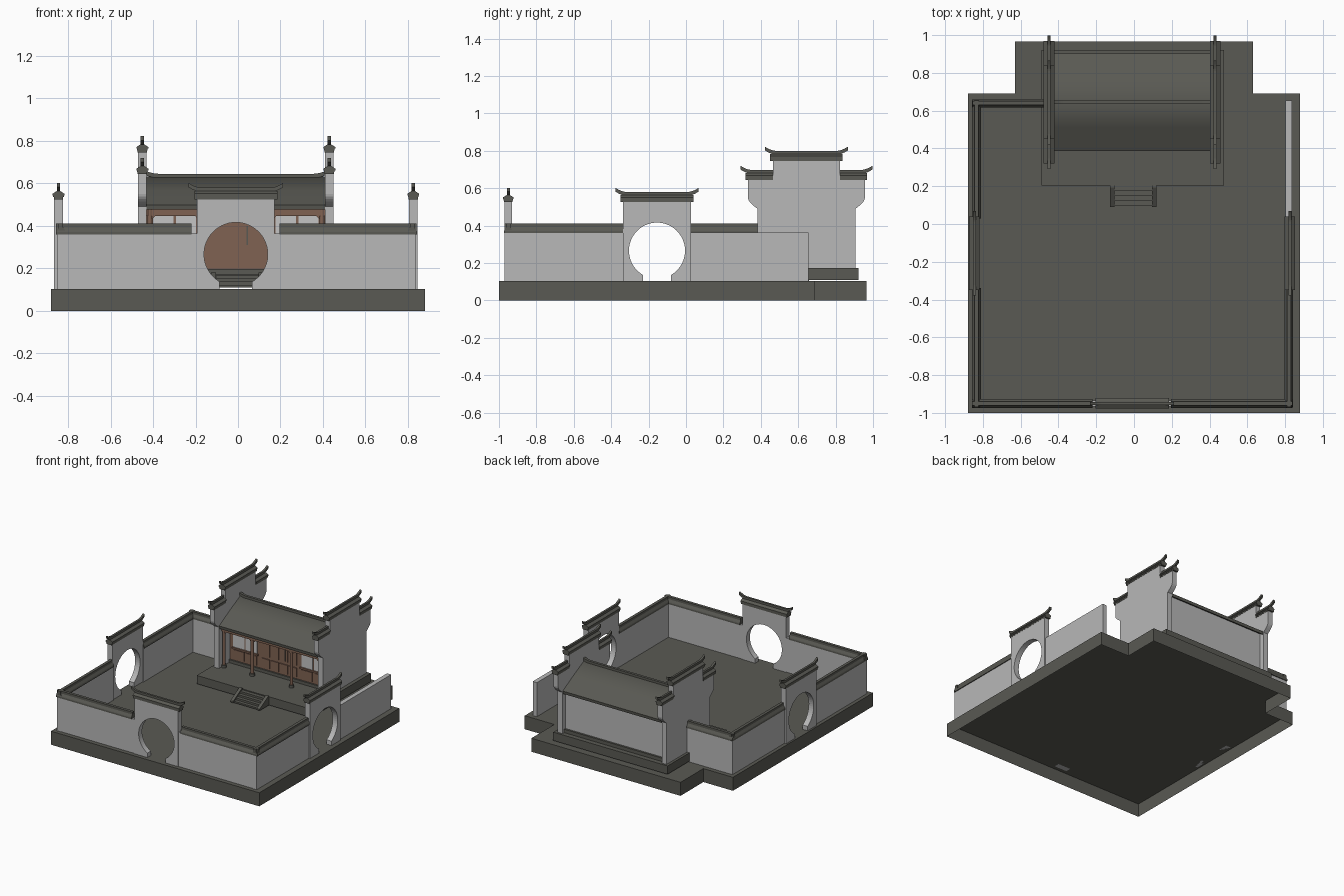
import bpy, bmesh, math
from mathutils import Vector

if "Cube" in bpy.data.objects:
    bpy.data.objects.remove(bpy.data.objects["Cube"])

def material(name, c):
    m = bpy.data.materials.new(name)
    m.diffuse_color = (*c, 1)
    m.use_nodes = True
    m.node_tree.nodes["Principled BSDF"].inputs["Base Color"].default_value = m.diffuse_color
    return m

STONE = material("dark_stone_tile", (0.101, 0.101, 0.087))
PLASTER = material("pale_plaster", (0.48, 0.48, 0.48))
WOOD = material("brown_wood", (0.215, 0.123, 0.085))
PAPER = material("window_paper", (0.56, 0.56, 0.56))
CX = -0.01  # courtyard axis

def prism(name, pts, a, b, mat, along, open_bottom=False):
    """Extrude an outline: along 'x' takes (y,z) points, 'y' takes (x,z), 'z' takes (x,y)."""
    place = {'x': lambda p, t: (t, p[0], p[1]),
             'y': lambda p, t: (p[0], t, p[1]),
             'z': lambda p, t: (p[0], p[1], t)}[along]
    bm = bmesh.new()
    f = bm.faces.new([bm.verts.new(place(p, a)) for p in pts])
    r = bmesh.ops.extrude_face_region(bm, geom=[f])
    d = Vector(place((0, 0), b - a))
    bmesh.ops.translate(bm, vec=d, verts=[v for v in r['geom'] if isinstance(v, bmesh.types.BMVert)])
    bmesh.ops.recalc_face_normals(bm, faces=bm.faces)
    if open_bottom:
        down = [f for f in bm.faces if f.normal.z < -0.9]
        bmesh.ops.delete(bm, geom=down, context='FACES_ONLY')
    me = bpy.data.meshes.new(name)
    bm.to_mesh(me)
    bm.free()
    me.materials.append(mat)
    ob = bpy.data.objects.new(name, me)
    bpy.context.collection.objects.link(ob)
    return ob

def box(name, x0, x1, y0, y1, z0, z1, mat):
    return prism(name, [(x0, y0), (x1, y0), (x1, y1), (x0, y1)], z0, z1, mat, 'z')

def mirrored(half, c=0):
    """Close a half outline (bottom to top, positive side) by mirroring about c."""
    return [(c + u, z) for u, z in half] + [(c - u, z) for u, z in reversed(half)]

def column(name, x, y, r, z0, z1, mat):
    bpy.ops.mesh.primitive_cylinder_add(vertices=16, radius=r, depth=z1 - z0,
                                        location=(x, y, (z0 + z1) / 2))
    ob = bpy.context.object
    ob.name = name
    ob.data.materials.append(mat)
    bpy.ops.object.shade_smooth_by_angle()

def low_cap(name, along, a, b, c):
    half = [(0.023, 0.36), (0.023, 0.371), (0.021, 0.376), (0.011, 0.392), (0.011, 0.41)]
    prism(name, mirrored(half, c), a, b, STONE, along)

def ridge(name, along, a, b, c, z, tip_a, tip_b, half=0.008, h=0.02, rise=0.022):
    """Ridge bar whose ends curl upwards where a tip is asked for."""
    t, n = 0.055, 6
    us = [a + t * i / n for i in range(n + 1)] + [b - t + t * i / n for i in range(n + 1)]
    def lift(u):
        d = max((a + t - u) / t if tip_a else 0, (u - b + t) / t if tip_b else 0, 0)
        return rise * d ** 1.6
    pts = [(u, z + lift(u)) for u in us] + [(u, z + h + lift(u)) for u in reversed(us)]
    prism(name, pts, c - half, c + half, STONE, 'y' if along == 'x' else 'x')

def tall_cap(name, along, a, b, c, z, tip_a=True, tip_b=True):
    half = [(0.022, z), (0.022, z + 0.01), (0.025, z + 0.01), (0.025, z + 0.018),
            (0.028, z + 0.018), (0.028, z + 0.026), (0.009, z + 0.038)]
    prism(name + "_eaves", mirrored(half, c), a, b, STONE, along)
    ridge(name + "_ridge", along, a - 0.028 * tip_a, b + 0.028 * tip_b, c, z + 0.035, tip_a, tip_b)

# stepped ground slab, hollow and open underneath
prism("ground_slab", [(-0.88, -1), (0.88, -1), (0.88, 0.69), (0.63, 0.69), (0.63, 0.966),
                      (-0.63, 0.966), (-0.63, 0.69), (-0.88, 0.69)], 0, 0.103, STONE, 'z', True)

# moon gates: wall panel with a round opening that reaches the ground
R, ZC, ZB, GW = 0.150, 0.266, 0.103, 0.183
def moon_gate(name, along, u, c):
    start = math.asin(0.076 / R)
    arc = [start + (2 * math.pi - 2 * start) * i / 48 for i in range(49)]
    pts = [(u - GW, ZB), (u - 0.076, ZB)]
    pts += [(u - R * math.sin(t), ZC - R * math.cos(t)) for t in arc]
    pts += [(u + 0.076, ZB), (u + GW, ZB), (u + GW, 0.53), (u - GW, 0.53)]
    prism(name, pts, c - 0.021, c + 0.021, PLASTER, 'y' if along == 'x' else 'x', False)
    tall_cap(name + "_cap", along, u - 0.195, u + 0.195, c, 0.525)

FY, LX, RX, SY, BY = -0.950, -0.834, 0.820, -0.155, 0.64
moon_gate("front_gate", 'x', CX, FY)
moon_gate("left_gate", 'y', SY, LX - 0.011)
moon_gate("right_gate", 'y', SY, RX + 0.005)

# courtyard walls and their tiled caps
T = 0.0165
def wall(name, x0, x1, y0, y1):
    prism(name, [(x0, y0), (x1, y0), (x1, y1), (x0, y1)], ZB, 0.363, PLASTER, 'z', True)

for side, a, b, ca, cb in (("left", LX - T, CX - GW, LX - 0.023, -0.22),
                           ("right", CX + GW, RX + T, 0.195, RX + 0.02)):
    wall("front_wall_" + side, a, b, FY - T, FY + T)
    low_cap("front_wall_cap_" + side, 'x', ca, cb, FY)
for side, x in (("left", LX), ("right", RX)):
    for part, a, b in (("front", FY - T - 0.003, SY - GW), ("back", SY + GW, 0.655)):
        wall(f"{side}_wall_{part}", x - T - 0.002, x + T, a, b)
        if (side, part) != ("right", "back"):
            low_cap(f"{side}_wall_cap_{part}", 'y', a, b, x)
wall("back_wall_left", LX, -0.46, BY - T, BY + T)
low_cap("back_wall_cap_left", 'x', LX - 0.02, -0.468, BY)

# hall platform and stairs, raised on a thin shadow gap
P, PB = 0.174, 0.110
box("platform", -0.49, 0.477, 0.203, 0.922, PB, P, STONE)
for i in range(4):
    box(f"step_{i}", -0.105, 0.098, 0.096 + i * 0.026, 0.208, PB, 0.122 + i * 0.015, STONE)
for side, x in (("left", -0.127), ("right", 0.096)):
    prism("stair_cheek_" + side, [(0.090, PB), (0.205, PB), (0.205, 0.18), (0.193, 0.18),
                                  (0.090, 0.122)], x, x + 0.024, STONE, 'x')

# stepped gable walls with curling caps
HY = 0.644
flare = [(0.262 + 0.051 * math.sin(t * math.pi / 10), 0.49 + 0.012 * t) for t in range(6)]
gable = [(0.262, P)] + flare + [(0.313, 0.645), (0.179, 0.645), (0.179, 0.75)]
for side, x in (("left", CX - 0.44), ("right", CX + 0.44)):
    n = "gable_" + side
    prism(n, mirrored(gable, HY), x - 0.02, x + 0.02, PLASTER, 'x')
    tall_cap(n + "_top", 'y', HY - 0.194, HY + 0.194, x, 0.745)
    tall_cap(n + "_front", 'y', HY - 0.325, HY - 0.179, x, 0.643, True, False)
    tall_cap(n + "_back", 'y', HY + 0.179, HY + 0.325, x, 0.643, False, True)

# hall roof, smooth across the slopes
X0, X1 = CX - 0.422, CX + 0.422
roof = [(0.0, 0.605), (0.13, 0.543), (0.255, 0.476), (0.258, 0.498), (0.13, 0.567), (0.0, 0.632)]
outline = [(HY + u, z) for u, z in roof] + [(HY - u, z) for u, z in reversed(roof[1:-1])]
hall_roof = prism("hall_roof", outline, X0, X1, STONE, 'x')
bpy.ops.object.select_all(action='DESELECT')
hall_roof.select_set(True)
bpy.context.view_layer.objects.active = hall_roof
bpy.ops.object.shade_smooth_by_angle(angle=math.radians(62))
ridge("hall_roof_ridge", 'x', X0, X1, HY, 0.625, True, True, 0.01, 0.02, 0.012)

# hall walls, facade and beam
box("hall_back_wall", X0, X1, 0.845, 0.87, P, 0.50, PLASTER)
box("back_plinth", X0, X1, 0.84, 0.885, P, 0.20, STONE)
F = 0.515
box("facade", X0, X1, F, F + 0.02, P, 0.535, WOOD)
box("facade_sill", X0, X1, F - 0.012, F + 0.01, P, 0.197, STONE)
box("front_beam", X0, X1, 0.415, 0.432, 0.447, 0.49, WOOD)
for k, x in enumerate((-0.405, -0.165, 0.165, 0.405)):
    column(f"column_{k}", CX + x, 0.424, 0.012, P, 0.50, WOOD)
    column(f"column_base_{k}", CX + x, 0.424, 0.019, P, 0.193, STONE)
    box(f"tie_beam_{k}", CX + x - 0.007, CX + x + 0.007, 0.424, F, 0.45, 0.475, WOOD)
    for s in (-1, 1):  # small brackets under the beam
        if abs(x + s * 0.03) < 0.42:
            prism(f"bracket_{k}_{s}", [(CX + x, 0.45), (CX + x + s * 0.03, 0.45), (CX + x, 0.42)],
                  0.419, 0.429, WOOD, 'y')

# windows in the side bays, door leaves in the middle bay
for s in (-1, 1):
    for j in range(2):
        x = CX + s * (0.235 + j * 0.107)
        n = f"window_{s}_{j}"
        box(n, x - 0.048, x + 0.048, F - 0.004, F, 0.30, 0.445, PAPER)
        box(n + "_lower_panel", x - 0.045, x + 0.045, F - 0.006, F, 0.21, 0.28, WOOD)
    box(f"window_sill_{s}", CX + s * 0.288 - 0.11, CX + s * 0.288 + 0.11, F - 0.012, F,
        0.286, 0.298, WOOD)
for j in range(4):
    x = CX - 0.114 + j * 0.076
    for part, z0, z1 in (("lower", 0.21, 0.28), ("upper", 0.30, 0.44)):
        box(f"door_{j}_{part}", x - 0.033, x + 0.033, F - 0.007, F, z0, z1, WOOD)
box("door_handle", 0.041, 0.046, F - 0.012, F, 0.31, 0.40, STONE)
